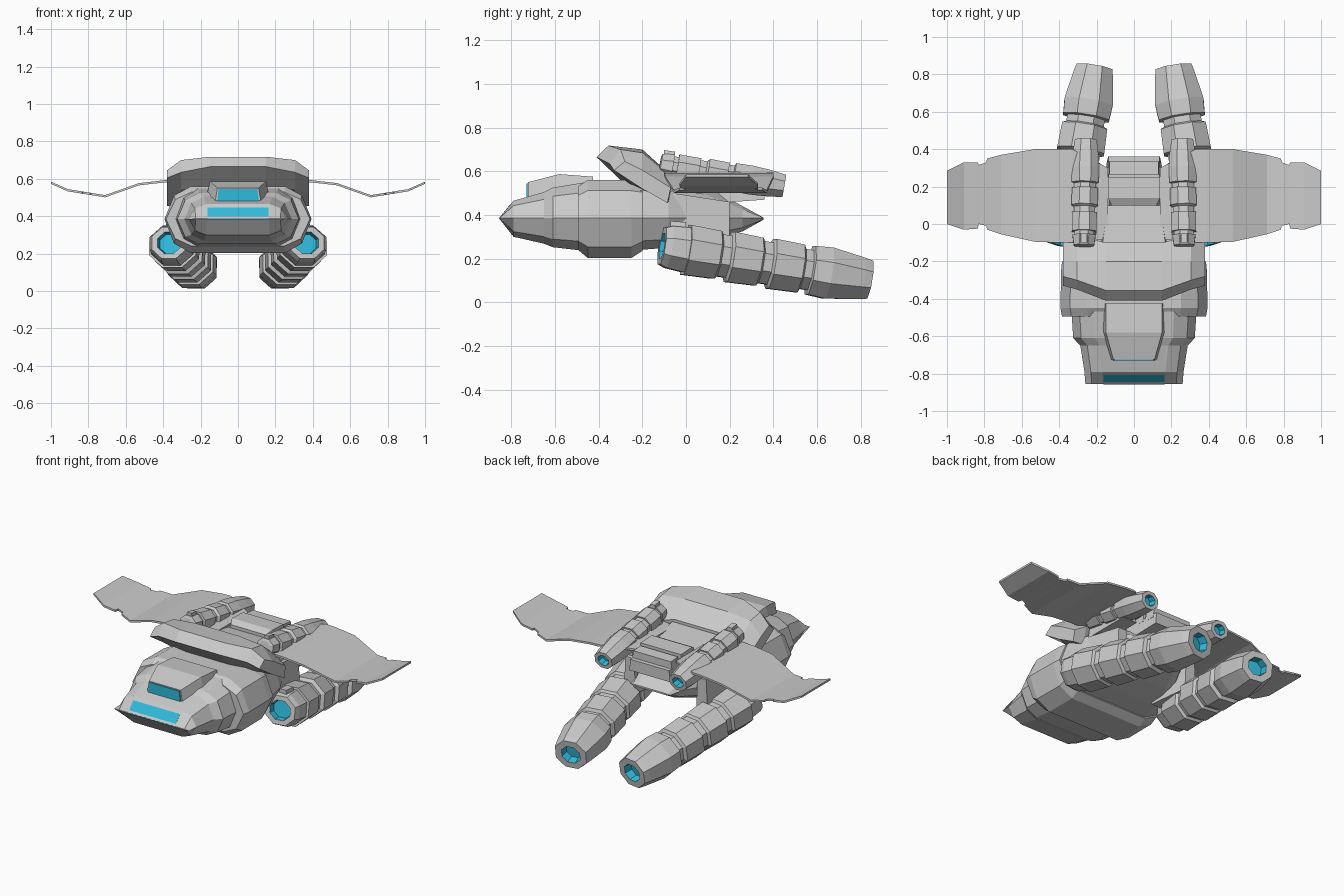
import bpy, bmesh, math
from mathutils import Vector

if "Cube" in bpy.data.objects:
    bpy.data.objects.remove(bpy.data.objects["Cube"])

blue = bpy.data.materials.new("glow_blue")
blue.diffuse_color = (0.03, 0.5, 0.72, 1)
blue.use_nodes = True
blue.node_tree.nodes["Principled BSDF"].inputs["Base Color"].default_value = blue.diffuse_color


def loft(name, rings, mirror=False, mat=None, cap0=True, cap1=True):
    """Skin equal-length rings of points into one flat-shaded object."""
    bm = bmesh.new()
    vs = [[bm.verts.new(p) for p in r] for r in rings]
    n = len(vs[0])
    for a, b in zip(vs, vs[1:]):
        for i in range(n):
            j = (i + 1) % n
            bm.faces.new((a[i], a[j], b[j], b[i]))
    if cap0:
        bm.faces.new(vs[0][::-1])
    if cap1:
        bm.faces.new(vs[-1])
    bmesh.ops.recalc_face_normals(bm, faces=bm.faces)
    me = bpy.data.meshes.new(name)
    bm.to_mesh(me)
    bm.free()
    ob = bpy.data.objects.new(name, me)
    bpy.context.collection.objects.link(ob)
    if mat:
        me.materials.append(mat)
    if mirror:
        ob.modifiers.new("mirror", 'MIRROR').use_clip = False
    return ob


def hull_ring(y, w, zt, zb, zm=0.385):
    """Ten-sided hull section, widest at zm."""
    half = [(w, zm), (w * .87, zm + (zt - zm) * .72), (w * .64, zt)]
    low = [(w * .64, zb), (w * .87, zm + (zb - zm) * .72)]
    pts = half + [(-x, z) for x, z in half[::-1]] + [(-x, z) for x, z in low[::-1]] + low
    return [(x, y, z) for x, z in pts]


def slab(name, secs, mat=None, mirror=False, cx=0):
    """Trapezoid sections along y: (y, bottom half width, top half width, zb, zt)."""
    return loft(name, [[(cx - b, y, zb), (cx + b, y, zb), (cx + t, y, zt), (cx - t, y, zt)]
                       for y, b, t, zb, zt in secs], mirror, mat)


def tube(name, p0, p1, prof, sx=1.1, mat=None, cap0=False, cap1=False):
    """Eight-sided mirrored body along p0-p1; prof lists (y, radius)."""
    p0, p1 = Vector(p0), Vector(p1)
    d = (p1 - p0).normalized()
    u = d.cross(Vector((0, 0, 1))).normalized()
    v = u.cross(d)
    rings = []
    for y, r in prof:
        c = p0.lerp(p1, (y - p0.y) / (p1.y - p0.y))
        rings.append([c + r * (u * sx * math.cos(a) + v * math.sin(a))
                      for a in [math.pi / 8 + k * math.pi / 4 for k in range(8)]])
    return loft(name, rings, True, mat, cap0, cap1)


# Hull: nose, raised middle band, tapering rear
loft("nose_hull", [hull_ring(*s) for s in (
    (-.855, .26, .388, .382), (-.79, .265, .465, .30), (-.65, .287, .505, .268),
    (-.61, .325, .525, .252), (-.46, .335, .55, .235))])
loft("hull_band", [hull_ring(*s) for s in (
    (-.495, .385, .53, .24), (-.45, .393, .56, .203), (-.25, .39, .56, .203), (-.2, .385, .55, .235))])
loft("rear_hull", [hull_ring(*s) for s in (
    (-.21, .375, .56, .24), (-.08, .35, .56, .25), (.08, .26, .54, .275), (.26, .16, .44, .325),
    (.355, .14, .388, .378))])

# Nose light strip, on both slopes of the wedge
for nm, z1 in (("upper", .443), ("lower", .326)):
    s = 1 if z1 > .385 else -1
    loft(nm + "_nose_light", [
        [(x, -.857, .385), (x, -.807, z1 + .004 * s), (x, -.803, z1 - .004 * s), (x, -.85, .385)]
        for x in (-.162, .162)], mat=blue)

# Cockpit with front window
slab("cockpit", [(-.725, .125, .11, .46, .55), (-.58, .175, .15, .47, .587), (-.425, .175, .15, .49, .575)])
slab("cockpit_window", [(-.731, .112, .104, .482, .545), (-.72, .112, .104, .482, .545)], blue)

# Shoulder collar, lofted across x
sec_c = [(-.41, .665), (-.355, .718), (-.2, .70), (-.1, .61), (-.1, .55), (-.3, .56)]
sec_m = [(-.35, .635), (-.30, .70), (-.2, .685), (-.06, .57), (-.08, .46), (-.25, .54)]
sec_e = [(-.33, .605), (-.28, .645), (-.2, .605), (-.07, .525), (-.085, .455), (-.2, .52)]
loft("shoulder_collar", [[(x, y, z) for y, z in s] for x, s in (
    (-.38, sec_e), (-.305, sec_m), (-.15, sec_c), (.15, sec_c), (.305, sec_m), (.38, sec_e))])

# Spine and tail housing with a slot
slab("spine", [(-.12, .19, .17, .5, .595), (.1, .16, .14, .48, .565)])
slab("tail_housing", [(.08, .155, .14, .45, .55), (.36, .14, .135, .47, .54)])
slab("tail_block", [(.1, .14, .12, .53, .585), (.14, .14, .14, .53, .605), (.25, .14, .14, .53, .60)])
slab("tail_lip", [(.265, .14, .13, .52, .59), (.335, .14, .13, .52, .585)])

# Wings: (x, front y, rear y, z)
wing = [(.14, -.08, .30, .575), (.33, -.10, .40, .59), (.39, -.10, .40, .588), (.53, -.095, .40, .572),
        (.71, -.055, .37, .508), (.785, -.03, .35, .52), (.79, -.01, .33, .521), (.83, -.0, .315, .527),
        (.835, -.025, .33, .528), (.91, -.03, .33, .54), (1.0, .0, .285, .58)]
loft("wing", [[(x, a, z - .007), (x, b, z - .007), (x, b, z + .005), (x, a, z + .005)]
              for x, a, b, z in wing], True)

# Large lower engines, glowing at both ends
e0, e1 = (.368, -.11, .258), (.212, .838, .103)
tube("engine", e0, e1, [
    (-.11, .062), (-.11, .092), (-.08, .105), (0, .112), (0, .125), (.14, .12), (.15, .105),
    (.19, .105), (.2, .126), (.33, .12), (.34, .105), (.38, .105), (.39, .125), (.52, .12),
    (.53, .1), (.565, .1), (.57, .122), (.65, .128), (.80, .104), (.838, .095), (.838, .056)])
tube("engine_intake_glow", e0, e1, [(-.11, .062), (-.07, .056)], mat=blue, cap1=True)
tube("engine_exhaust_glow", e0, e1, [(.79, .05), (.838, .056)], mat=blue, cap0=True)
slab("engine_clip", [(-.07, .03, .022, .31, .372), (.0, .03, .022, .31, .367)], mirror=True, cx=.36)
slab("engine_pylon", [(-.06, .07, .05, .24, .5), (.2, .04, .03, .24, .46)], mirror=True, cx=.25)

# Small upper thrusters
g0, g1 = (.268, -.12, .633), (.258, .45, .533)
tube("thruster", g0, g1, [
    (-.12, .035), (-.115, .052), (-.06, .06), (-.06, .05), (-.04, .05), (-.04, .064), (.06, .064),
    (.06, .054), (.09, .054), (.1, .068), (.19, .067), (.19, .057), (.215, .057), (.22, .07),
    (.3, .072), (.38, .066), (.45, .056), (.45, .034)], 1.12, cap0=True)
tube("thruster_glow", g0, g1, [(.41, .03), (.45, .034)], 1.12, blue, cap0=True)
slab("thruster_clip", [(-.1, .022, .016, .65, .697), (-.05, .022, .016, .65, .69)], mirror=True, cx=.268)
slab("thruster_mount", [(-.06, .05, .03, .5, .62), (.25, .05, .03, .5, .55)], mirror=True, cx=.24)
